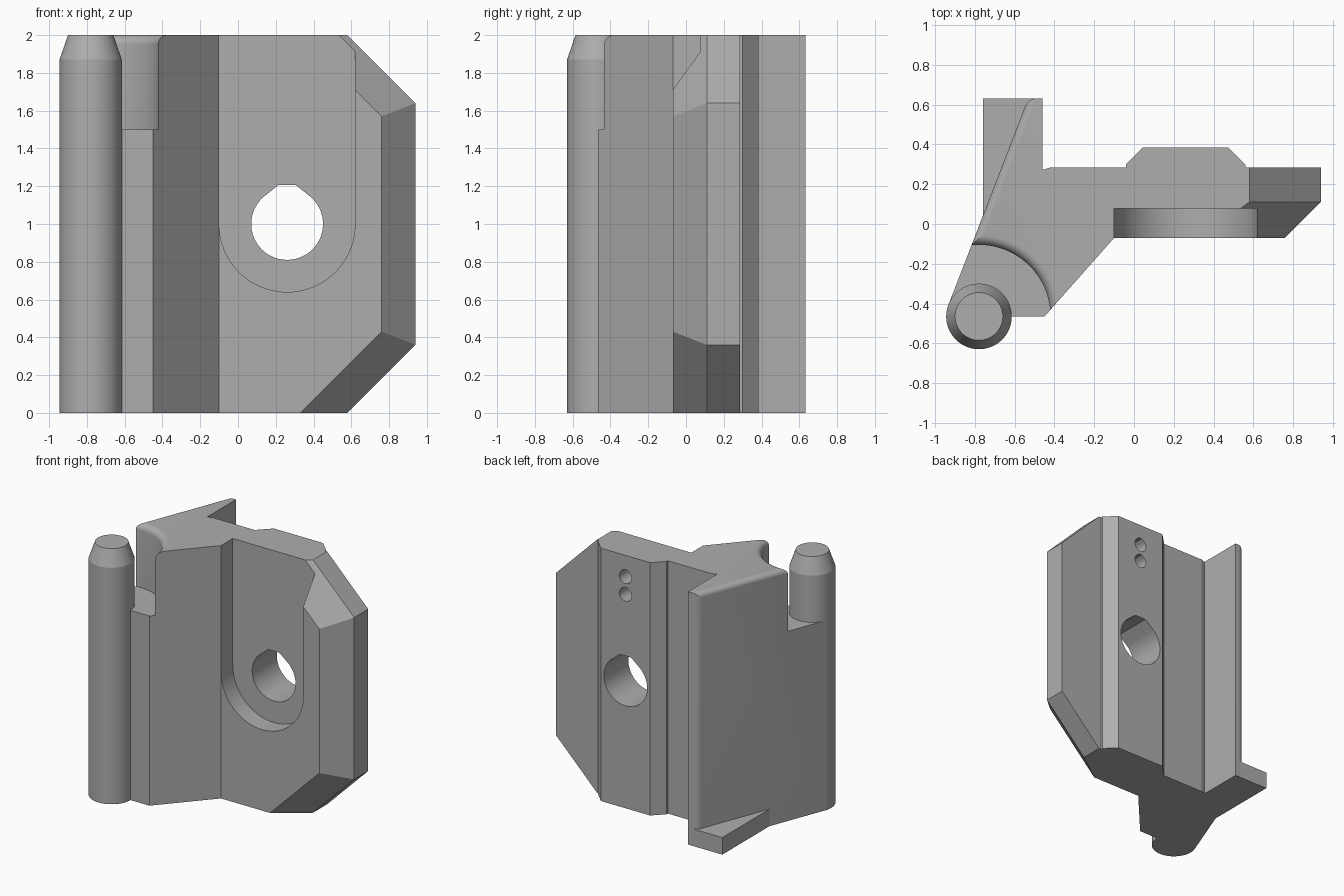
import bpy, bmesh
from math import sin, cos, pi, radians
from mathutils import Vector

cube = bpy.data.objects.get("Cube")
if cube:
    bpy.data.objects.remove(cube, do_unlink=True)

grey = bpy.data.materials.new("plain grey")
grey.use_nodes = True
colour = (0.42, 0.42, 0.42, 1)
grey.diffuse_color = colour
grey.node_tree.nodes["Principled BSDF"].inputs["Base Color"].default_value = colour


def make_object(name, bm):
    bmesh.ops.recalc_face_normals(bm, faces=bm.faces)
    mesh = bpy.data.meshes.new(name)
    bm.to_mesh(mesh)
    bm.free()
    mesh.materials.append(grey)
    obj = bpy.data.objects.new(name, mesh)
    bpy.context.collection.objects.link(obj)
    return obj


def loft(rings):
    """Closed solid through rings of equal point count."""
    bm = bmesh.new()
    loops = [[bm.verts.new(p) for p in ring] for ring in rings]
    n = len(loops[0])
    for low, high in zip(loops, loops[1:]):
        for i in range(n):
            j = (i + 1) % n
            bm.faces.new((low[i], low[j], high[j], high[i]))
    bm.faces.new(loops[0])
    bm.faces.new(loops[-1])
    bmesh.ops.recalc_face_normals(bm, faces=bm.faces)
    return bm


def upright(points, z0, z1):
    return loft([[(x, y, z) for x, y in points] for z in (z0, z1)])


def sideways(points, y0, y1):
    return loft([[(x, y, z) for x, z in points] for y in (y0, y1)])


def arc(cx, cy, r, start, end, steps):
    angles = [radians(start + (end - start) * i / steps) for i in range(steps + 1)]
    return [(cx + r * cos(a), cy + r * sin(a)) for a in angles]


def lathe(cx, cy, profile, steps=64):
    return loft([[(x, y, z) for x, y in arc(cx, cy, r, 0, 360, steps)[:-1]]
                 for r, z in profile])


def cut(target, cutter):
    cutter.hide_render = True
    mod = target.modifiers.new("cut", 'BOOLEAN')
    mod.operation = 'DIFFERENCE'
    mod.solver = 'EXACT'
    mod.object = cutter
    bpy.context.view_layer.objects.active = target
    bpy.ops.object.modifier_apply(modifier=mod.name)
    bpy.data.objects.remove(cutter, do_unlink=True)


# Main body: plan outline raised to full height
HEIGHT = 2.0
PIN = (-0.78, -0.465)
FIN = (-0.532, 0.632)
outline = [
    PIN, (-0.45, -0.465), (-0.10, -0.07), (0.76, -0.07), (0.94, 0.11),
    (0.94, 0.285), (0.56, 0.285), (0.56, 0.30), (0.475, 0.385),
    (0.045, 0.385), (-0.04, 0.30), (-0.04, 0.285), (-0.42, 0.285),
    (-0.46, 0.272), (-0.46, 0.632), FIN, (-0.933, -0.405),
]
bm = upright(outline, 0, HEIGHT)

# Rounded top edge of the slanted wall and its rear corner
wall = [Vector(FIN), Vector(outline[-1])]


def is_rounded(edge):
    a, b = (v.co for v in edge.verts)
    on_fin = [(v.xy - wall[0]).length < 1e-4 for v in (a, b)]
    on_pin = [(v.xy - wall[1]).length < 1e-4 for v in (a, b)]
    top = min(a.z, b.z) > HEIGHT - 1e-4
    return all(on_fin) or (top and any(on_fin) and any(on_pin))


bmesh.ops.bevel(bm, geom=[e for e in bm.edges if is_rounded(e)], offset=0.04,
                offset_type='OFFSET', segments=8, profile=0.5, affect='EDGES')

# Sloped corners of the wing, top and bottom
for up in (1, -1):
    origin = (0.58, 0.11, HEIGHT if up > 0 else 0)
    for slant in (0, -1.39):
        bmesh.ops.bisect_plane(
            bm, geom=bm.verts[:] + bm.edges[:] + bm.faces[:], dist=1e-4,
            plane_co=origin, plane_no=Vector((1, slant, up)).normalized(),
            clear_outer=True)
        bmesh.ops.holes_fill(bm, edges=[e for e in bm.edges if e.is_boundary], sides=0)
body = make_object("main_body", bm)

# Round-ended channel in the front
HX, HZ = 0.26, 1.0
channel = arc(HX, HZ, 0.36, 180, 360, 40) + [(HX + 0.36, 2.2), (HX - 0.36, 2.2)]
cut(body, make_object("channel_cutter", sideways(channel, -0.3, 0.077)))


# Holes with a slightly peaked, flattened top
def hole_outline(z, r):
    return arc(HX, z, r, 125, 415, 40) + [(HX + 0.25 * r, z + 1.08 * r),
                                         (HX - 0.25 * r, z + 1.08 * r)]


cut(body, make_object("bore_cutter", sideways(hole_outline(HZ, 0.19), -0.3, 0.6)))
for z in (1.69, 1.83):
    cut(body, make_object("small_hole_cutter",
                          sideways(hole_outline(z, 0.053), 0.2, 0.6)))

# Clearance around the pin, flaring out at the top
flare = [(0.41 - 0.05 * cos(a), 1.95 + 0.05 * sin(a))
         for a in [pi / 2 * i / 8 for i in range(9)]]
cut(body, make_object("clearance_cutter",
                      lathe(*PIN, [(0.36, 1.5)] + flare + [(0.41, 2.2)], 96)))

# Hinge pin with tapered tip
pin = make_object("hinge_pin", lathe(*PIN, [(0.165, 0), (0.165, 1.87), (0.12, HEIGHT)]))

# Thin foot behind the slanted wall
foot = make_object("foot_plate", upright(
    [(-0.76, 0.632), (-0.76, 0.04), (-0.72, 0.04), (-0.50, 0.632)], 0, 0.135))

# Smooth curved surfaces, keep edges sharp
bpy.context.view_layer.update()
bpy.ops.object.select_all(action='DESELECT')
for part in (body, pin, foot):
    part.select_set(True)
bpy.context.view_layer.objects.active = body
bpy.ops.object.shade_smooth_by_angle(angle=radians(16))
